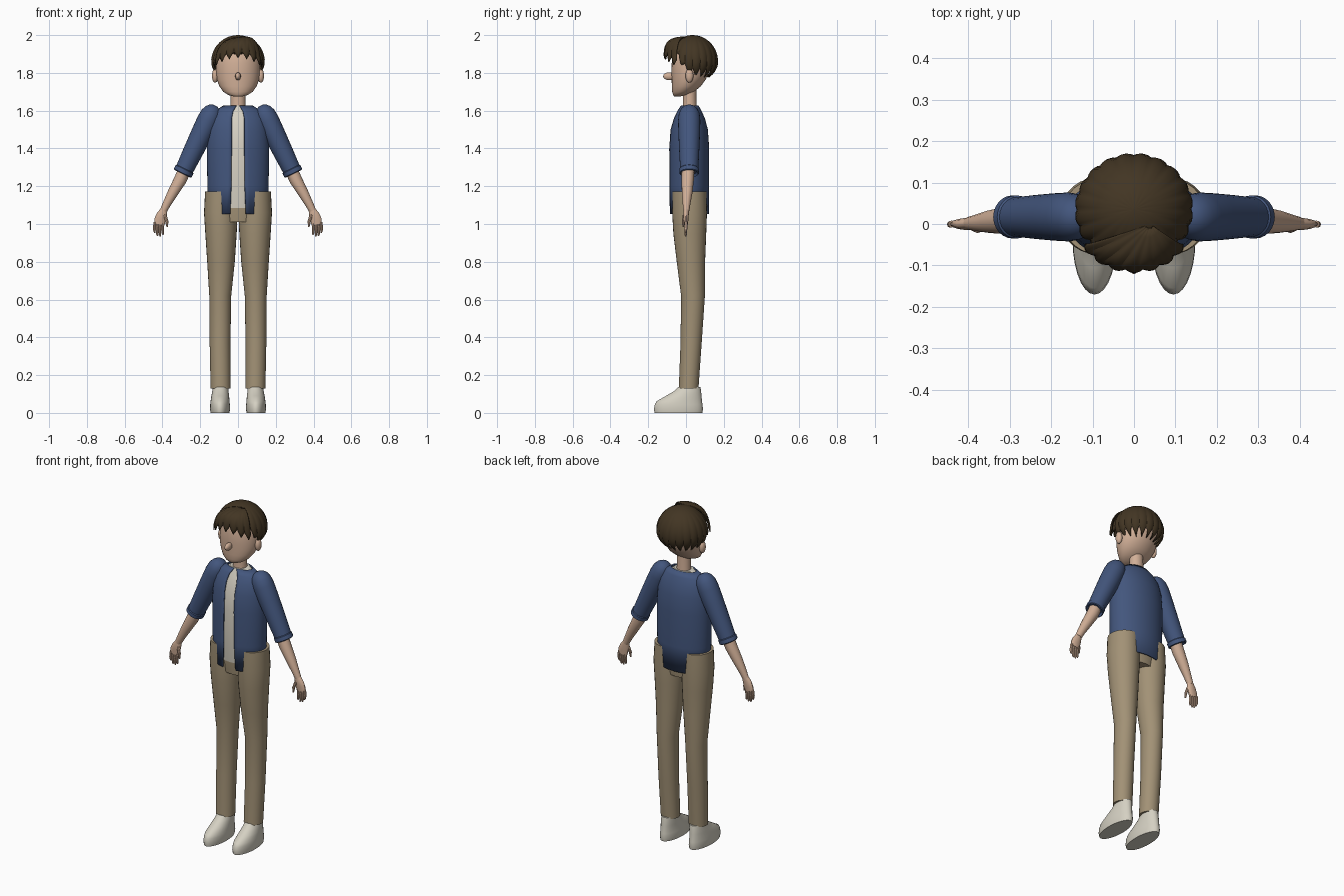
import bpy, bmesh, math
from mathutils import Vector

if "Cube" in bpy.data.objects:
    bpy.data.objects.remove(bpy.data.objects["Cube"])


def material(name, rgb):
    m = bpy.data.materials.new(name)
    m.diffuse_color = (*rgb, 1)
    m.use_nodes = True
    m.node_tree.nodes["Principled BSDF"].inputs["Base Color"].default_value = m.diffuse_color
    return m


SKIN = material("skin", (0.64, 0.43, 0.31))
HAIR = material("dark_brown_hair", (0.055, 0.036, 0.017))
BLUE = material("blue_jacket", (0.056, 0.093, 0.205))
CREAM = material("cream_shirt", (0.68, 0.64, 0.55))
TAN = material("tan_trousers", (0.36, 0.285, 0.18))
SHOE = material("off_white_shoe", (0.66, 0.63, 0.54))


def finish(bm, name, mat, angle=40, thickness=0):
    bmesh.ops.recalc_face_normals(bm, faces=bm.faces)
    me = bpy.data.meshes.new(name)
    bm.to_mesh(me)
    bm.free()
    me.materials.append(mat)
    ob = bpy.data.objects.new(name, me)
    bpy.context.collection.objects.link(ob)
    bpy.ops.object.select_all(action='DESELECT')
    ob.select_set(True)
    bpy.context.view_layer.objects.active = ob
    bpy.ops.object.shade_smooth_by_angle(angle=math.radians(angle))
    if thickness:
        mod = ob.modifiers.new("thickness", 'SOLIDIFY')
        mod.thickness = thickness
        mod.offset = -1
    return ob


def grid_faces(bm, rows, closed):
    for a, b in zip(rows, rows[1:]):
        n = len(a)
        for i in range(n if closed else n - 1):
            j = (i + 1) % n
            bm.faces.new((a[i], a[j], b[j], b[i]))


def loft(name, mat, rings, n=24, tilt=0, side=1, gaps=None, thickness=0, angle=40):
    """Elliptical rings (x, y, z, radius across, radius deep); gaps open the front."""
    bm = bmesh.new()
    rows = []
    for k, (cx, cy, cz, ru, rv) in enumerate(rings):
        a0 = math.asin(min(1, gaps[k] / ru)) if gaps else 0
        row = []
        for i in range(n):
            a = a0 + (2 * math.pi - 2 * a0) * i / ((n - 1) if gaps else n)
            u = ru * math.sin(a)
            row.append(bm.verts.new((side * (cx + u * math.cos(tilt)),
                                     cy - rv * math.cos(a), cz + u * math.sin(tilt))))
        rows.append(row)
    grid_faces(bm, rows, not gaps)
    if not gaps:
        bm.faces.new(rows[0])
        bm.faces.new(rows[-1])
    return finish(bm, name, mat, angle, thickness)


def ball(name, mat, loc, radii):
    bm = bmesh.new()
    bmesh.ops.create_uvsphere(bm, u_segments=20, v_segments=12, radius=1)
    for v in bm.verts:
        v.co = Vector(loc) + Vector(c * r for c, r in zip(v.co, radii))
    return finish(bm, name, mat, 180)


# Head, nose, neck
loft("head", SKIN, [
    (0, -.045, 1.676, .025, .018), (0, -.032, 1.683, .052, .036),
    (0, -.015, 1.70, .078, .058), (0, .002, 1.73, .099, .077),
    (0, .014, 1.765, .112, .09), (0, .022, 1.80, .117, .099),
    (0, .026, 1.85, .118, .102), (0, .028, 1.90, .108, .095),
    (0, .03, 1.94, .085, .078), (0, .03, 1.97, .04, .04)], n=32, angle=60)
ball("nose", SKIN, (0, -.088, 1.782), (.015, .033, .021))
loft("neck", SKIN, [(0, .02, 1.58, .045, .04), (0, .02, 1.64, .039, .036),
                    (0, .018, 1.74, .039, .036)])

# Hair cap: scalloped locks with a pointed hem
LOCKS, STEPS = 20, 6
bm = bmesh.new()
rows = []
ROWS = 12
for r in range(ROWS + 1):
    t = r / ROWS
    row = []
    for i in range(LOCKS * STEPS):
        a = 2 * math.pi * i / (LOCKS * STEPS)
        p = (i % STEPS) / STEPS
        front = min(a, 2 * math.pi - a)
        k = min(1, max(0, (front - .85) / .55))
        hem = 1.915 + (1.825 - 1.915) * k - (.015 + .035 * k) * (1 - abs(2 * p - 1))
        dz = hem - 1.86
        phi = t * math.acos(dz / (.14 if dz > 0 else .11))
        scallop = 1 + t * (.045 * math.sin(math.pi * p) - .03)
        rad = math.sin(max(phi, .02)) * scallop
        z = 1.86 + math.cos(phi) * (.14 if phi < math.pi / 2 else .11)
        row.append(bm.verts.new((.142 * rad * math.sin(a), .035 - .135 * rad * math.cos(a), z)))
    rows.append(row)
grid_faces(bm, rows, True)
bm.faces.new(rows[0])
finish(bm, "hair_cap", HAIR, 30, .008)

# Fringe: locks fanning from an off-centre parting
bm = bmesh.new()
rows = []
LOCKS, STEPS = 7, 6
part = Vector((.04, .0, 1.992))
for r in range(11):
    t = .04 + .96 * r / 10
    row = []
    for i in range(LOCKS * STEPS + 1):
        a = math.radians(-68 + 136 * i / (LOCKS * STEPS))
        p = (i % STEPS) / STEPS
        puff = 1 + .07 * math.sin(math.pi * p)
        drop = .035 * (1 - abs(2 * p - 1))
        x, y = .128 * math.sin(a) * puff, -.1 * math.cos(a) * puff - .01
        end = Vector((x, y, 1.912 - .05 * math.sin(a) ** 2 - drop))
        mid = Vector((x * .95, y * 1.12, 1.996))
        row.append(bm.verts.new(part * (1 - t) ** 2 + mid * 2 * t * (1 - t) + end * t * t))
    rows.append(row)
grid_faces(bm, rows, False)
finish(bm, "fringe", HAIR, 30, .006)

# Shirt, open jacket, trouser seat
loft("shirt", CREAM, [
    (0, .015, 1.085, .135, .085), (0, .015, 1.20, .148, .095), (0, .015, 1.40, .152, .096),
    (0, .016, 1.52, .14, .084), (0, .018, 1.585, .115, .06), (0, .02, 1.628, .058, .043)], n=36)
loft("jacket", BLUE, [
    (0, .016, 1.052, .155, .105), (0, .016, 1.20, .162, .107), (0, .016, 1.40, .165, .107),
    (0, .016, 1.50, .158, .1), (0, .017, 1.56, .143, .083), (0, .018, 1.60, .118, .064),
    (0, .02, 1.628, .078, .046)],
    n=44, gaps=[.042, .036, .034, .034, .034, .026, .008], thickness=.007)
loft("trouser_seat", TAN, [(0, .018, 1.01, .11, .078), (0, .018, 1.08, .14, .085),
                           (0, .018, 1.16, .14, .085)], n=32)

ARM = Vector((.435, 0, -.9))
SHOULDER = Vector((.15, .017, 1.565))
TILT = math.atan2(.435, .9)

for s, tag in ((1, "left"), (-1, "right")):
    ball(f"{tag}_ear", SKIN, (s * .121, .018, 1.785), (.017, .021, .037))

    # Sleeve with rolled cuff
    profile = [(-.068, .012), (-.06, .03), (-.045, .044), (-.02, .055), (.02, .059),
               (.10, .057), (.20, .053), (.302, .048), (.306, .052), (.328, .052),
               (.332, .047), (.32, .038)]
    loft(f"{tag}_sleeve", BLUE, [(*(SHOULDER + ARM * t), r, r * 1.0) for t, r in profile],
         tilt=TILT, side=s)

    # Forearm and hand
    loft(f"{tag}_forearm", SKIN, [
        (.272, .012, 1.31, .034, .034), (.305, .009, 1.235, .034, .033),
        (.345, .006, 1.165, .028, .028), (.375, .003, 1.11, .022, .021),
        (.395, .002, 1.07, .019, .016)], n=16, tilt=TILT, side=s)
    loft(f"{tag}_palm", SKIN, [
        (.391, .002, 1.08, .018, .014), (.402, 0, 1.055, .027, .015),
        (.412, 0, 1.025, .031, .013), (.417, 0, .998, .028, .01)], n=14, tilt=.2, side=s)
    for f in range(4):
        x, tip = .396 + f * .0145, (.942, .934, .936, .952)[f]
        loft(f"{tag}_finger_{f + 1}", SKIN, [
            (x, 0, 1.01, .0075, .009), (x + .004, -.001, .975, .0075, .008),
            (x + .002, -.002, tip + .008, .006, .006), (x + .001, -.002, tip, .003, .003)],
            n=8, side=s)
    loft(f"{tag}_thumb", SKIN, [
        (.388, -.008, 1.05, .009, .009), (.377, -.014, 1.015, .009, .008),
        (.375, -.015, .985, .004, .004)], n=8, side=s)

    # Trouser leg
    loft(f"{tag}_trouser_leg", TAN, [
        (.09, .018, 1.172, .084, .09), (.091, .019, 1.06, .089, .092),
        (.09, .02, .95, .083, .087), (.09, .026, .80, .073, .075),
        (.094, .037, .62, .058, .063), (.095, .027, .37, .055, .056),
        (.092, .014, .13, .053, .052)], n=28, side=s)

    # Shoe
    loft(f"{tag}_shoe", SHOE, [
        (.095, -.04, 0, .05, .126), (.095, -.04, .02, .053, .13),
        (.095, -.039, .045, .052, .126), (.095, -.035, .062, .05, .12),
        (.094, -.012, .09, .047, .094), (.093, .008, .115, .043, .072),
        (.092, .018, .138, .04, .058)], n=28, side=s)
